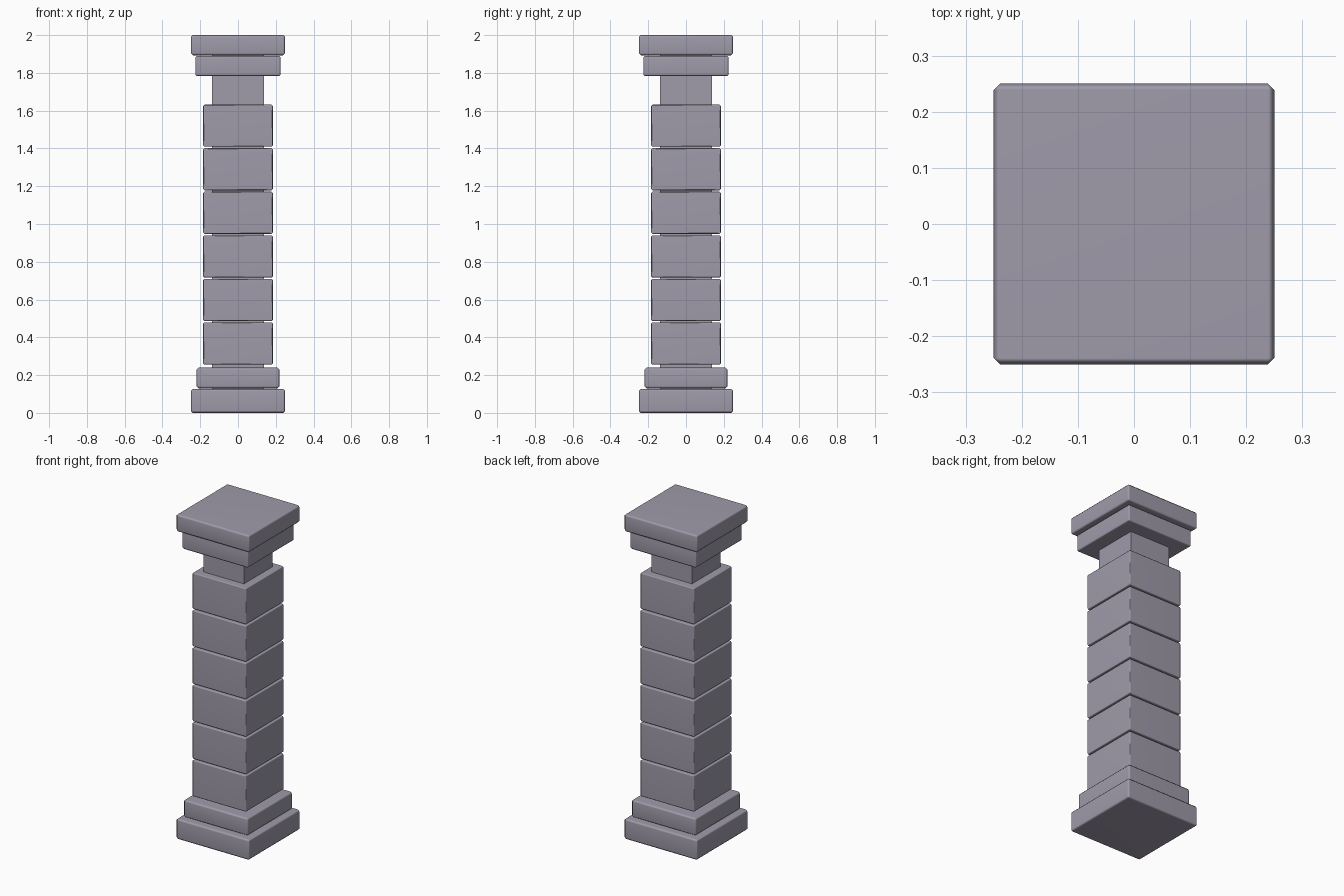
import bpy
import bmesh

cube = bpy.data.objects.get("Cube")
if cube:
    bpy.data.objects.remove(cube, do_unlink=True)

# Single stone colour
stone = bpy.data.materials.new("grey_stone")
stone.use_nodes = True
colour = (0.35, 0.325, 0.40, 1.0)
stone.diffuse_color = colour
stone.node_tree.nodes["Principled BSDF"].inputs["Base Color"].default_value = colour


def slab(name, half, bottom, top, bevel=0.0):
    """Square block with chamfered edges between two heights."""
    bm = bmesh.new()
    bmesh.ops.create_cube(bm, size=1)
    for v in bm.verts:
        v.co.x *= 2 * half
        v.co.y *= 2 * half
        v.co.z = bottom if v.co.z < 0 else top
    if bevel:
        bmesh.ops.bevel(bm, geom=bm.edges[:], offset=bevel, segments=1,
                        profile=0.5, affect='EDGES')
    for f in bm.faces:
        f.smooth = bevel > 0
    mesh = bpy.data.meshes.new(name)
    bm.to_mesh(mesh)
    bm.free()
    mesh.materials.append(stone)
    obj = bpy.data.objects.new(name, mesh)
    bpy.context.collection.objects.link(obj)
    if bevel:
        obj.modifiers.new("flat_main_faces", 'WEIGHTED_NORMAL')
    return obj


# Stepped base
slab("base_plinth", 0.25, 0.0, 0.127, 0.011)
slab("base_step", 0.22, 0.13, 0.24, 0.011)

# Inner shaft, seen in the joints and at the neck
slab("inner_shaft", 0.138, 0.06, 1.94)

# Stacked shaft blocks
for i in range(6):
    z = 0.256 + i * 0.2306
    slab(f"shaft_block_{i + 1}", 0.184, z, z + 0.223, 0.006)

# Stepped capital
slab("capital_step", 0.226, 1.783, 1.89, 0.009)
slab("capital_slab", 0.25, 1.893, 2.0, 0.011)
